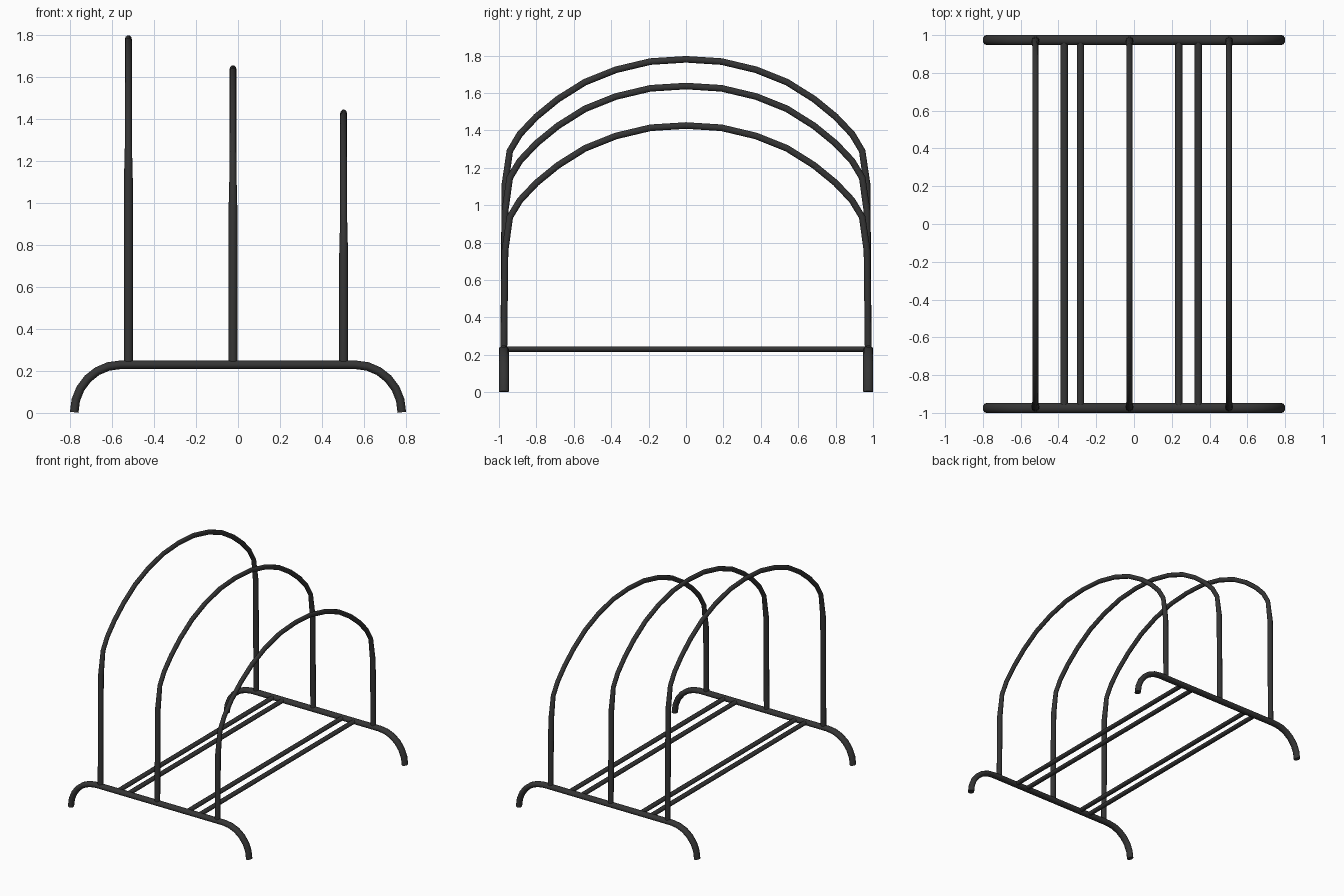
import bpy, bmesh, math
from mathutils import Vector

if "Cube" in bpy.data.objects:
    bpy.data.objects.remove(bpy.data.objects["Cube"])

SIDES = 10
metal = bpy.data.materials.new("dark_metal")
metal.diffuse_color = (0.035, 0.035, 0.035, 1)
metal.use_nodes = True
metal.node_tree.nodes["Principled BSDF"].inputs["Base Color"].default_value = metal.diffuse_color


def tube(name, path, across, sizes):
    """Sweep an oval along a planar path; sizes = (in-plane, across) radii per point."""
    pts = [Vector(p) for p in path]
    across = Vector(across)
    bm = bmesh.new()
    rings = []
    for i, p in enumerate(pts):
        a = (p - pts[i - 1]).normalized() if i else None
        b = (pts[i + 1] - p).normalized() if i < len(pts) - 1 else None
        a, b = a or b, b or a
        side = (a + b).normalized().cross(across)
        r_in, r_across = sizes[i]
        ring = []
        for k in range(SIDES):
            t = 2 * math.pi * (k + 0.5) / SIDES
            ring.append(bm.verts.new(p + side * r_in * math.cos(t) + across * r_across * math.sin(t)))
        rings.append(ring)
    for r, s in zip(rings, rings[1:]):
        for k in range(SIDES):
            n = (k + 1) % SIDES
            bm.faces.new((r[k], r[n], s[n], s[k]))
    bm.faces.new(rings[0])
    bm.faces.new(rings[-1])
    bmesh.ops.recalc_face_normals(bm, faces=bm.faces)
    mesh = bpy.data.meshes.new(name)
    bm.to_mesh(mesh)
    bm.free()
    mesh.materials.append(metal)
    obj = bpy.data.objects.new(name, mesh)
    bpy.context.collection.objects.link(obj)
    bpy.ops.object.select_all(action='DESELECT')
    obj.select_set(True)
    bpy.context.view_layer.objects.active = obj
    bpy.ops.object.shade_smooth_by_angle(angle=math.radians(50))
    return obj


# Base rails with curved feet at both ends
foot = [(-0.56 - 0.22 * math.cos(math.radians(15 * i)),
         0.003 + 0.226 * math.sin(math.radians(15 * i))) for i in range(7)]
profile = foot + [(-x, z) for x, z in reversed(foot)]
for label, y in (("front", -0.974), ("back", 0.974)):
    tube(label + "_rail", [(x, y, z) for x, z in profile], (0, 1, 0),
         [(0.0215, 0.027)] * len(profile))

# Three hoops of falling height: (distance from middle, drop from the top)
half = [(0.19, 0.012), (0.375, 0.056), (0.54, 0.122), (0.685, 0.213),
        (0.80, 0.307), (0.888, 0.40), (0.942, 0.49), (0.968, 0.67)]
for label, x, top in (("tall", -0.522, 1.78), ("middle", -0.024, 1.637), ("low", 0.503, 1.426)):
    right = [(y, top - d) for y, d in half] + [(0.974, 0.23)]
    right_sizes = [(0.0185, 0.0165)] * 7 + [(0.019, 0.021)] * 2
    path = [(x, -y, z) for y, z in reversed(right)] + [(x, 0, top)] + [(x, y, z) for y, z in right]
    tube(label + "_hoop", path, (1, 0, 0),
         right_sizes[::-1] + [(0.0185, 0.0165)] + right_sizes)

# Crossbars joining the two rails
for i, x in enumerate((-0.37, -0.283, 0.237, 0.34)):
    tube(f"crossbar_{i + 1}", [(x, -0.97, 0.231), (x, 0.97, 0.231)], (1, 0, 0),
         [(0.0155, 0.0195)] * 2)
